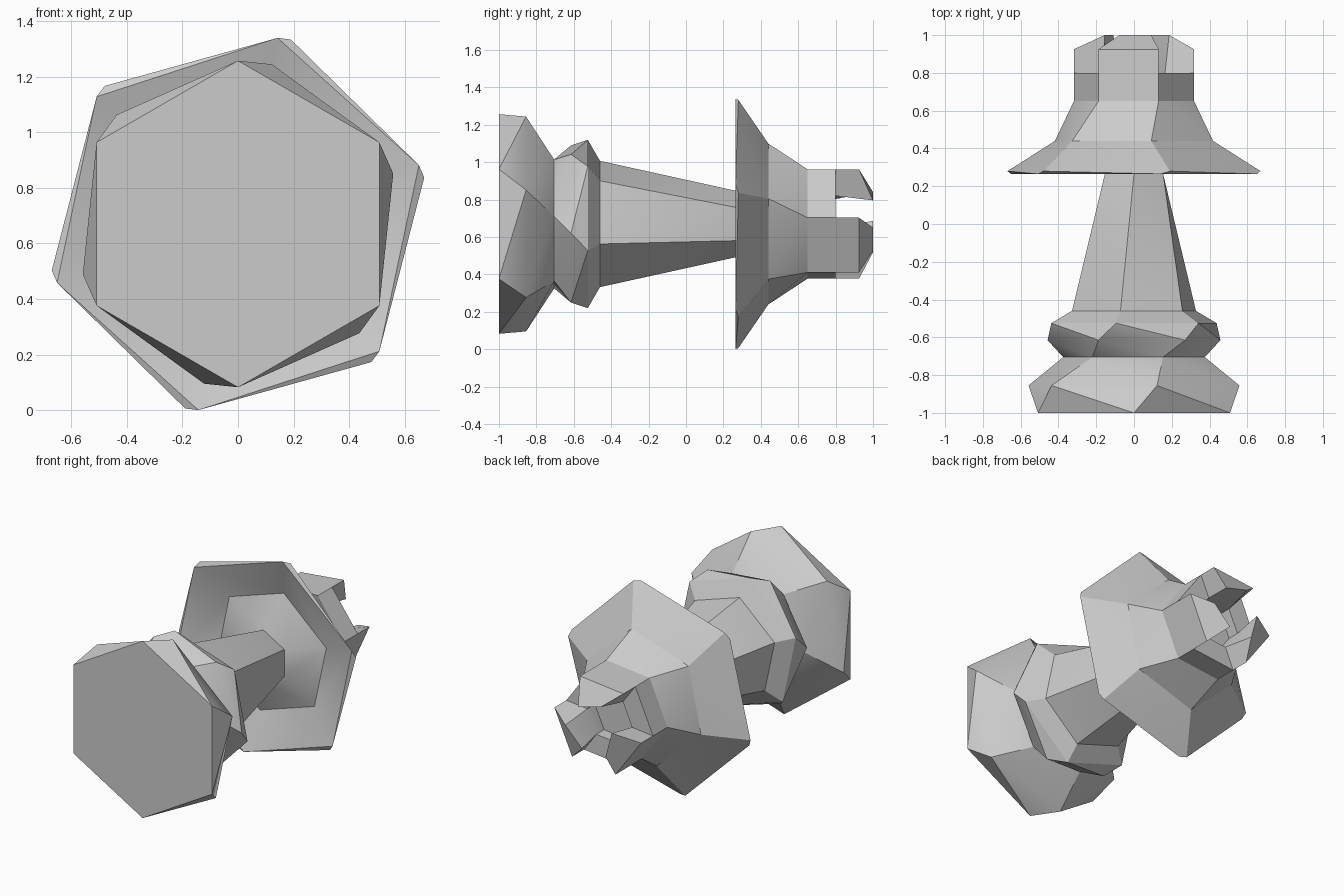
import bpy, bmesh, math

cube = bpy.data.objects.get("Cube")
if cube:
    bpy.data.objects.remove(cube, do_unlink=True)

SIDES = 6
AXIS_Z = 0.67

grey = bpy.data.materials.new("stone_grey")
grey.use_nodes = True
colour = (0.6, 0.6, 0.6, 1)
grey.diffuse_color = colour
grey.node_tree.nodes["Principled BSDF"].inputs["Base Color"].default_value = colour


def polar(y, radius, degrees):
    a = math.radians(degrees)
    return (radius * math.cos(a), y, AXIS_Z + radius * math.sin(a))


def bridge(bm, lower, upper, twist):
    """Join two rings, folding each panel along its shorter diagonal."""
    faces = []
    for k in range(SIDES):
        n = (k + 1) % SIDES
        a, b, c, d = lower[k], lower[n], upper[n], upper[k]
        if twist == 0:
            faces.append(bm.faces.new((a, b, c, d)))
        elif twist < 0:
            faces += [bm.faces.new((a, b, c)), bm.faces.new((a, c, d))]
        else:
            faces += [bm.faces.new((a, b, d)), bm.faces.new((b, c, d))]
    return faces


# Rings along the lying tower: position, radius, turn in degrees
profile = [
    (-1.0, 0.587, 30), (-0.855, 0.587, 18), (-0.705, 0.377, 6),   # foot
    (-0.615, 0.46, -6), (-0.525, 0.46, -18),                      # collar
    (-0.46, 0.345, -18), (0.265, 0.178, -30),                     # shaft
    (0.355, 0.42, -42), (0.265, 0.684, -42),                      # hollow underside
    (0.28, 0.69, -46), (0.44, 0.44, -42), (0.65, 0.32, -54),      # flared head
    (0.8, 0.32, -54), (0.8, 0.165, -54), (0.72, 0.165, -54),      # parapet and pit
]
FLOOR = 12   # step that forms the parapet floor

bm = bmesh.new()
rings = [[bm.verts.new(polar(y, r, t + k * 360 / SIDES)) for k in range(SIDES)]
         for y, r, t in profile]
bm.faces.new(rings[0])
bm.faces.new(rings[-1])
floor = []
for i in range(len(rings) - 1):
    made = bridge(bm, rings[i], rings[i + 1], profile[i + 1][2] - profile[i][2])
    if i == FLOOR:
        floor = made
bmesh.ops.recalc_face_normals(bm, faces=bm.faces)

# Three battlements raised on alternate sides, each ending in a turned ridge
raised = [floor[k] for k in range(0, SIDES, 2)]
mids = [30 - 54 + 120 * j for j in range(3)]
for face, mid in zip(raised, mids):
    old = list(face.verts)
    new = [bm.verts.new(v.co) for v in old]
    bm.faces.remove(face)
    for j in range(4):
        m = (j + 1) % 4
        bm.faces.new((old[j], old[m], new[m], new[j]))
    bm.faces.new(new)
    for v in new:
        angle = math.degrees(math.atan2(v.co.z - AXIS_Z, v.co.x))
        side = (angle - mid + 180) % 360 - 180
        if math.hypot(v.co.x, v.co.z - AXIS_Z) > 0.25:
            v.co.y = 0.925
        else:
            v.co = polar(1.0, 0.156 if side < 0 else 0.187, angle - 12)
bmesh.ops.recalc_face_normals(bm, faces=bm.faces)

mesh = bpy.data.meshes.new("tower")
bm.to_mesh(mesh)
bm.free()
mesh.materials.append(grey)
tower = bpy.data.objects.new("tower", mesh)
bpy.context.collection.objects.link(tower)

bpy.ops.object.select_all(action='DESELECT')
tower.select_set(True)
bpy.context.view_layer.objects.active = tower
bpy.ops.object.shade_smooth_by_angle(angle=math.radians(30))
